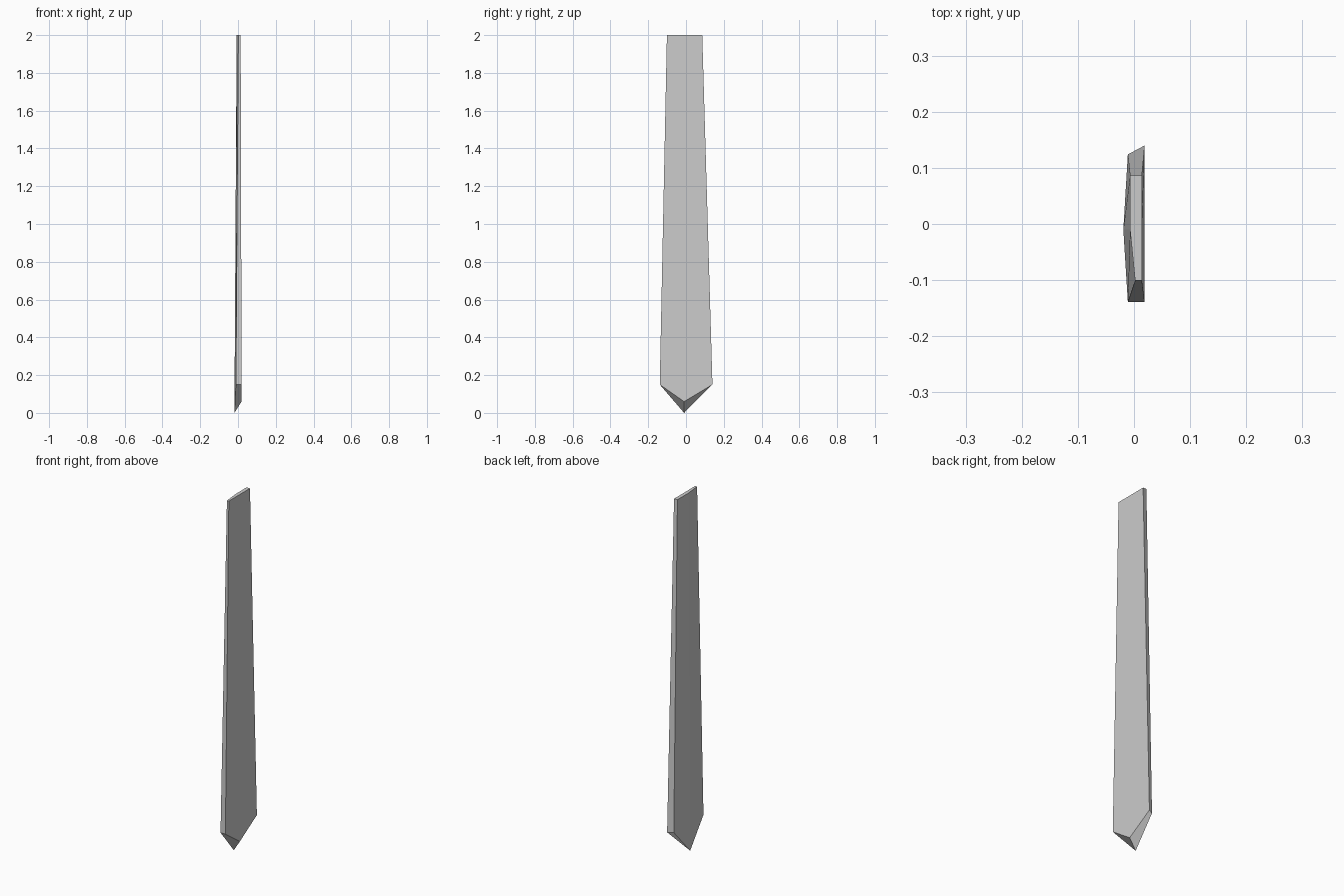
import bpy, bmesh

if "Cube" in bpy.data.objects:
    bpy.data.objects.remove(bpy.data.objects["Cube"])

# Cross-sections: flat front (x+), creased back (x-), same winding in each ring
top = [(0.014, 0.086, 2), (-0.007, 0.086, 2), (-0.007, -0.01, 2),
       (0.002, -0.101, 2), (0.014, -0.101, 2), (0.014, -0.01, 2)]
shoulder = [(0.019, 0.14, 0.15), (-0.011, 0.124, 0.15), (-0.019, -0.01, 0),
            (-0.011, -0.139, 0.15), (0.019, -0.139, 0.15), (0.019, -0.01, 0.06)]

bm = bmesh.new()
a = [bm.verts.new(p) for p in top]
b = [bm.verts.new(p) for p in shoulder]

# Long sides of the blade
for i in range(6):
    j = (i + 1) % 6
    bm.faces.new((a[i], a[j], b[j], b[i]))

# Flat top and the two bevelled faces of the pointed tip
bm.faces.new(a)
bm.faces.new((b[0], b[1], b[2], b[5]))
bm.faces.new((b[2], b[3], b[4], b[5]))
bmesh.ops.recalc_face_normals(bm, faces=bm.faces[:])

mesh = bpy.data.meshes.new("pointed_blade")
bm.to_mesh(mesh)
bm.free()
blade = bpy.data.objects.new("pointed_blade", mesh)
bpy.context.collection.objects.link(blade)
